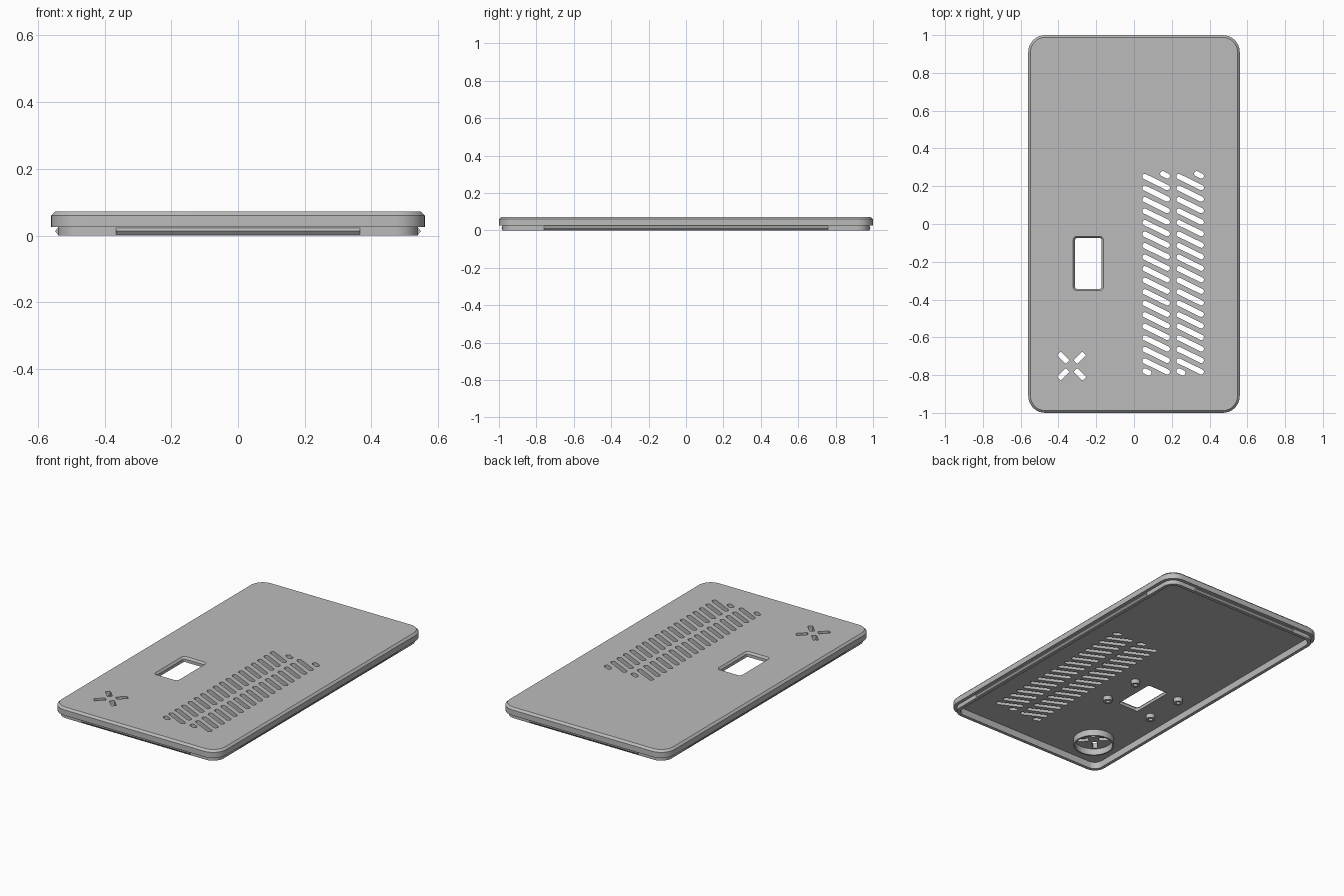
import bpy
import bmesh
from math import cos, sin, pi, atan2, hypot, radians

cube = bpy.data.objects.get("Cube")
if cube:
    bpy.data.objects.remove(cube, do_unlink=True)

GREY = (0.5, 0.5, 0.5, 1.0)
mat = bpy.data.materials.new("plain grey")
mat.use_nodes = True
mat.diffuse_color = GREY
mat.node_tree.nodes["Principled BSDF"].inputs["Base Color"].default_value = GREY


def rounded(cx, cy, hx, hy, r, angle=0.0, steps=8):
    """Outline of a rounded rectangle, counter-clockwise."""
    pts = []
    for k, (sx, sy) in enumerate(((1, 1), (-1, 1), (-1, -1), (1, -1))):
        for i in range(steps + 1):
            a = (k + i / steps) * pi / 2
            x = sx * (hx - r) + r * cos(a)
            y = sy * (hy - r) + r * sin(a)
            pts.append((cx + x * cos(angle) - y * sin(angle),
                        cy + x * sin(angle) + y * cos(angle)))
    return pts


def loft(bm, levels, closed=False):
    """Skin a list of (outline, z); cap the ends or join them into a tube."""
    rings = [[bm.verts.new((x, y, z)) for x, y in pts] for pts, z in levels]
    pairs = list(zip(rings, rings[1:]))
    if closed:
        pairs.append((rings[-1], rings[0]))
    else:
        bm.faces.new(rings[0])
        bm.faces.new(rings[-1])
    for a, b in pairs:
        n = len(a)
        for i in range(n):
            j = (i + 1) % n
            bm.faces.new((a[i], a[j], b[j], b[i]))


def finish(name, bm):
    bmesh.ops.recalc_face_normals(bm, faces=bm.faces)
    mesh = bpy.data.meshes.new(name)
    bm.to_mesh(mesh)
    bm.free()
    mesh.materials.append(mat)
    obj = bpy.data.objects.new(name, mesh)
    bpy.context.collection.objects.link(obj)
    return obj


def smooth(obj):
    bpy.ops.object.select_all(action="DESELECT")
    obj.select_set(True)
    bpy.context.view_layer.objects.active = obj
    bpy.ops.object.shade_smooth_by_angle(angle=radians(30))


HX, HY, TOP, FLOOR, SEAM = 0.56, 1.0, 0.072, 0.042, 0.026
LIP = 0.02

# Cover shell: recessed floor, inner lip, outer rim, chamfered top
bm = bmesh.new()
profile = ((0.04, FLOOR), (0.04, 0), (LIP, 0), (LIP, SEAM),
           (0, SEAM), (0, 0.06), (0.012, TOP))
loft(bm, [(rounded(0, 0, HX - d, HY - d, 0.09 - d), z) for d, z in profile])
cover = finish("cover_shell", bm)

# Cutter holding all openings
bm = bmesh.new()
LOW, HIGH = 0.02, 0.1


def slot(x0, y0, x1, y1, r):
    length = hypot(x1 - x0, y1 - y0)
    out = rounded((x0 + x1) / 2, (y0 + y1) / 2, length / 2 + r, r, r * 0.98,
                  atan2(y1 - y0, x1 - x0), 5)
    loft(bm, [(out, LOW), (out, HIGH)])


# Two columns of slanted vents with short end slots
for x in (0.0, 0.18):
    for i in range(17):
        y = 0.251 - i * 0.061
        slot(x + 0.058, y, x + 0.176, y - 0.058, 0.014)
    slot(x + 0.152, 0.266, x + 0.176, 0.254, 0.014)
    slot(x + 0.058, -0.778, x + 0.078, -0.788, 0.014)

# Window with chamfered upper edge
WX, WY = -0.242, -0.209
small = rounded(WX, WY, 0.07, 0.135, 0.012)
large = rounded(WX, WY, 0.08, 0.144, 0.02)
loft(bm, [(small, LOW), (small, 0.06), (large, TOP), (large, HIGH)])

# Cross of four speaker slots
SX, SY = -0.33, -0.752
for k in range(4):
    a = pi / 4 + k * pi / 2
    out = rounded(SX + 0.062 * cos(a), SY + 0.062 * sin(a),
                  0.033, 0.014, 0.004, a, 3)
    loft(bm, [(out, LOW), (out, HIGH)])

cutter = finish("opening_cutter", bm)
cutter.hide_render = True
mod = cover.modifiers.new("openings", "BOOLEAN")
mod.operation = "DIFFERENCE"
mod.solver = "EXACT"
mod.object = cutter
bpy.context.view_layer.objects.active = cover
bpy.ops.object.modifier_apply(modifier=mod.name)
bpy.data.objects.remove(cutter, do_unlink=True)
smooth(cover)


# Hollow round posts under the floor
def tube(name, x, y, outer, inner, bottom):
    bm = bmesh.new()
    big = rounded(x, y, outer, outer, outer * 0.99)
    hole = rounded(x, y, inner, inner, inner * 0.99)
    top = FLOOR + 0.004
    loft(bm, [(big, top), (big, bottom), (hole, bottom), (hole, top)], True)
    smooth(finish(name, bm))


tube("speaker_ring", SX, SY, 0.117, 0.107, 0.003)
for side, dx in (("left", 0.16), ("right", -0.16)):
    for end, dy in (("front", -0.123), ("back", 0.123)):
        tube(f"{end}_{side}_screw_post", WX + dx, WY + dy, 0.026, 0.012, 0.016)


# Triangular snap ridges along the lip
def ridge(name, angle, half, dist):
    bm = bmesh.new()
    ends = []
    for t in (-half, half):
        ends.append([bm.verts.new((d * cos(angle) - t * sin(angle),
                                   d * sin(angle) + t * cos(angle), z))
                     for d, z in ((dist - 0.003, 0.003), (dist, 0.003),
                                  (dist + 0.008, 0.013), (dist, 0.023),
                                  (dist - 0.003, 0.023))])
    for end in ends:
        bm.faces.new(end)
    for i in range(5):
        j = (i + 1) % 5
        bm.faces.new((ends[0][i], ends[0][j], ends[1][j], ends[1][i]))
    finish(name, bm)


for i, name in enumerate(("left", "back", "right", "front")):
    half, dist = ((0.76, HX - LIP), (0.365, HY - LIP))[i % 2]
    ridge(f"{name}_snap_ridge", i * pi / 2, half, dist)
